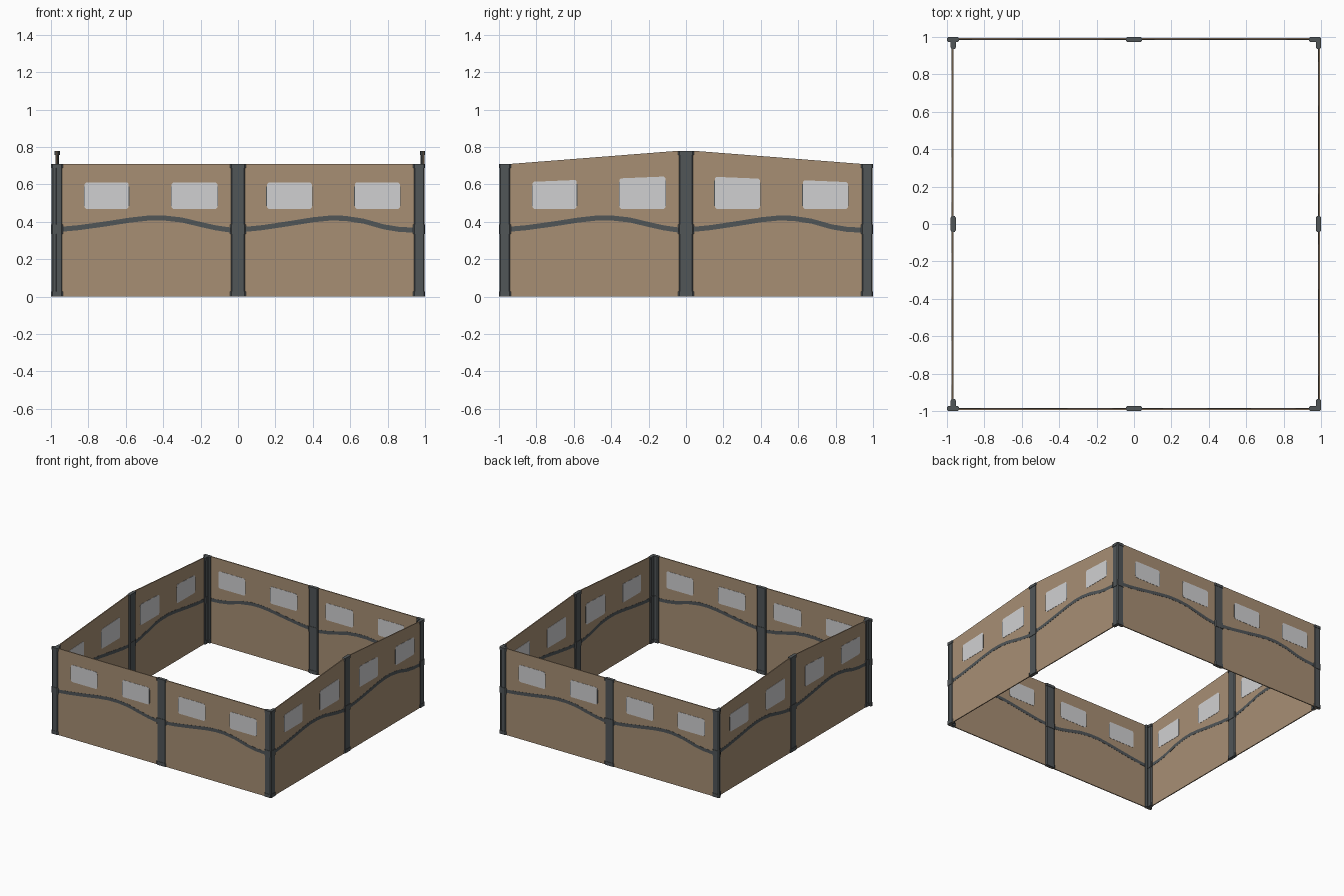
import bpy, bmesh, math
from mathutils import Matrix

if "Cube" in bpy.data.objects:
    bpy.data.objects.remove(bpy.data.objects["Cube"])


def material(name, rgb):
    m = bpy.data.materials.new(name)
    m.diffuse_color = (*rgb, 1)
    m.use_nodes = True
    m.node_tree.nodes["Principled BSDF"].inputs["Base Color"].default_value = m.diffuse_color
    return m


TAN = material("tan_panel", (0.39, 0.275, 0.175))
DARK = material("dark_slate", (0.082, 0.092, 0.097))
PALE = material("pale_window", (0.63, 0.63, 0.64))


def prism(name, pts, vec, mat, place):
    """Extrude a closed polygon along a vector, then move it onto its side."""
    bm = bmesh.new()
    face = bm.faces.new([bm.verts.new(p) for p in pts])
    res = bmesh.ops.extrude_face_region(bm, geom=[face], use_keep_orig=True)
    verts = [g for g in res["geom"] if isinstance(g, bmesh.types.BMVert)]
    bmesh.ops.translate(bm, verts=verts, vec=vec)
    bmesh.ops.recalc_face_normals(bm, faces=bm.faces)
    bm.transform(place)
    me = bpy.data.meshes.new(name)
    bm.to_mesh(me)
    bm.free()
    me.materials.append(mat)
    ob = bpy.data.objects.new(name, me)
    bpy.context.collection.objects.link(ob)
    return ob


WALL = 0.010          # depth of the wall centre behind the outer face


def plate(name, uz, half, mat, place):
    """Upright plate centred in the wall, so it shows on both faces."""
    pts = [(u, WALL - half, z) for u, z in uz]
    return prism(name, pts, (0, 2 * half, 0), mat, place)


def slab(name, u0, u1, z0, z1, d0, d1, place):
    """Vertical bar with chamfered edges."""
    c, k = 0.008, 0.006
    sec = [(u0, d0 + k), (u0 + c, d0), (u1 - c, d0), (u1, d0 + k),
           (u1, d1 - k), (u1 - c, d1), (u0 + c, d1), (u0, d1 - k)]
    prism(name, [(u, d, z0) for u, d in sec], (0, 0, z1 - z0), DARK, place)


# wavy stripe centre line: two unequal swells
WAVE = [(-0.95, .36), (-0.85, .369), (-0.7, .39), (-0.58, .409), (-0.48, .42),
        (-0.39, .42), (-0.3, .41), (-0.2, .386), (-0.12, .368), (-0.03, .355),
        (0.04, .36), (0.13, .369), (0.27, .39), (0.4, .411), (0.49, .42),
        (0.57, .419), (0.67, .404), (0.78, .373), (0.86, .36), (0.95, .355)]
WINDOWS = [(-0.82, -0.585), (-0.355, -0.11), (0.155, 0.395), (0.625, 0.865)]


def wall(side, place, rise):
    def lift(u):      # roof-line rise at position u
        return rise * min(1, max(0, (0.935 - abs(u)) / 0.895))

    # panel with eave or gable top
    top = [(u, 0.71 + lift(u)) for u in (0.99, 0.935, 0.04, -0.04, -0.935, -0.99)]
    plate(side + "_panel", [(-0.99, 0), (0.99, 0)] + top, 0.004, TAN, place)

    # wavy stripe
    h = 0.0135
    plate(side + "_stripe", [(u, z - h) for u, z in WAVE] +
          [(u, z + h) for u, z in reversed(WAVE)], 0.0052, DARK, place)

    # windows with narrow dark side trims
    for i, (a, b) in enumerate(WINDOWS):
        ta, tb = 0.61 + 0.5 * lift(a), 0.61 + 0.5 * lift(b)
        c = 0.008
        plate(f"{side}_window_{i}", [
            (a, .47 + c), (a + c, .47), (b - c, .47), (b, .47 + c),
            (b, tb - c), (b - c, tb), (a + c, ta), (a, ta - c)],
            0.0056, PALE, place)
        plate(f"{side}_window_trim_{i}", [
            (a - .004, .485), (b + .004, .485),
            (b + .004, tb - .02), (a - .004, ta - .02)], 0.0049, DARK, place)

    # posts with collars at foot, middle and head
    for n, u0, u1 in (("left", -1, -0.935), ("middle", -0.043, 0.043), ("right", 0.935, 1)):
        t = 0.71 + (rise if n == "middle" else 0)
        slab(f"{side}_{n}_post", u0 + .002, u1 - .002, 0, t, 0.003, 0.024, place)
        for j, (z0, z1) in enumerate(((0, .028), (.335, .385), (t - .022, t))):
            slab(f"{side}_{n}_collar_{j}", u0, u1, z0, z1, 0, 0.027, place)


# four sides turned about the centre; the left side sits slightly further in
for k, (side, rise) in enumerate((("front", 0), ("right", 0.07), ("back", 0), ("left", 0.07))):
    inset = 0.02 if side == "left" else 0
    wall(side, Matrix.Rotation(k * math.pi / 2, 4, 'Z') @ Matrix.Translation((0, -1 + inset, 0)), rise)
